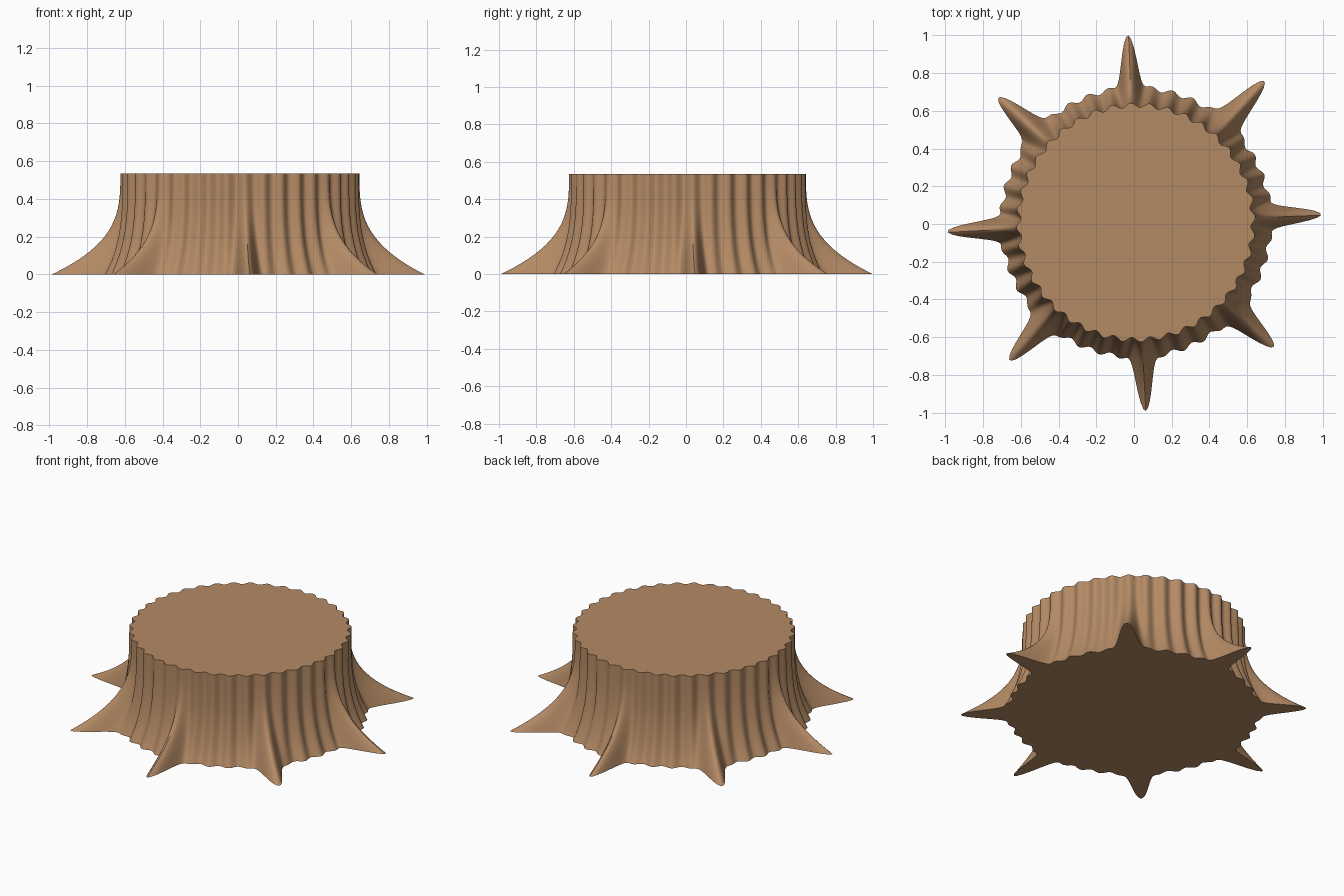
import bpy, bmesh, math

if "Cube" in bpy.data.objects:
    bpy.data.objects.remove(bpy.data.objects["Cube"])

HEIGHT, SEGMENTS, ROWS = 0.535, 480, 20
CENTRE = (0.01, 0.008)
# Root direction (degrees) and reach from the trunk centre
ROOTS = [(2.5, 0.982), (47.8, 1.012), (92.4, 0.992), (137.8, 0.984),
         (182.8, 1.0), (227.5, 0.99), (273.0, 1.0), (318.0, 0.984)]


def wood_radius(deg, z):
    """Fluted trunk that flares towards the ground, plus tapering roots."""
    flare = (1 - z / HEIGHT) ** 3.1
    r = 0.622 + 0.092 * flare + 0.012 * math.cos(math.radians(40 * (deg - 2.5)))
    for i, (angle, reach) in enumerate(ROOTS):
        d = (deg - angle + 180) % 360 - 180
        width = 4.3 if i % 2 else 3.6
        r += (reach - 0.726) * flare * math.exp(-(d / width) ** 2)
    return r


# Bark colour
wood = bpy.data.materials.new("brown wood")
wood.diffuse_color = (0.456, 0.255, 0.130, 1)
wood.use_nodes = True
wood.node_tree.nodes["Principled BSDF"].inputs["Base Color"].default_value = wood.diffuse_color

# Stump: stacked rings, closed at the ground and at the cut top
bm = bmesh.new()
rings = []
for row in range(ROWS + 1):
    z = HEIGHT * (row / ROWS) ** 1.2
    ring = []
    for s in range(SEGMENTS):
        deg = 360 * s / SEGMENTS
        a, r = math.radians(deg), wood_radius(deg, z)
        ring.append(bm.verts.new((CENTRE[0] + r * math.cos(a),
                                  CENTRE[1] + r * math.sin(a), z)))
    rings.append(ring)
for low, high in zip(rings, rings[1:]):
    for s in range(SEGMENTS):
        t = (s + 1) % SEGMENTS
        bm.faces.new((low[s], low[t], high[t], high[s]))

# Flat caps fan out from the trunk centre
for ring, z, flip in ((rings[0], 0, True), (rings[-1], HEIGHT, False)):
    hub = bm.verts.new((CENTRE[0], CENTRE[1], z))
    for s in range(SEGMENTS):
        a, b = ring[s], ring[(s + 1) % SEGMENTS]
        bm.faces.new((hub, b, a) if flip else (hub, a, b))

mesh = bpy.data.meshes.new("tree_stump")
bm.to_mesh(mesh)
bm.free()
mesh.materials.append(wood)
stump = bpy.data.objects.new("tree_stump", mesh)
bpy.context.collection.objects.link(stump)
bpy.context.view_layer.objects.active = stump
stump.select_set(True)
bpy.ops.object.shade_smooth_by_angle(angle=math.radians(40))
